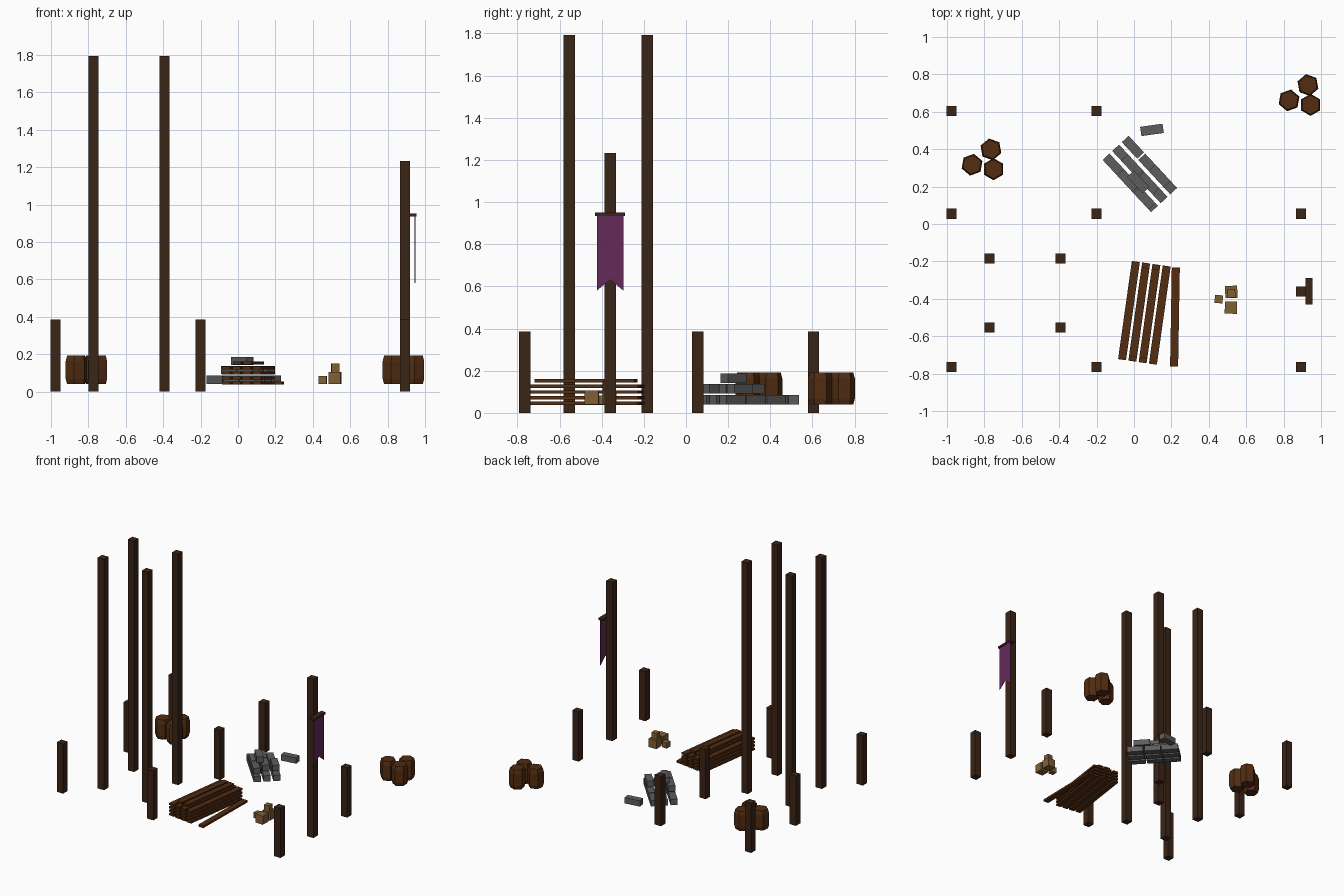
import bpy, bmesh, math
from mathutils import Matrix, Vector

if "Cube" in bpy.data.objects:
    bpy.data.objects.remove(bpy.data.objects["Cube"])


def material(name, rgb):
    m = bpy.data.materials.new(name)
    m.diffuse_color = (*rgb, 1)
    m.use_nodes = True
    m.node_tree.nodes["Principled BSDF"].inputs["Base Color"].default_value = m.diffuse_color
    return m


DARK = material("dark_wood", (0.042, 0.018, 0.008))
WOOD = material("brown_wood", (0.085, 0.026, 0.006))
PALE = material("pale_wood", (0.22, 0.115, 0.035))
STONE = material("stone", (0.11, 0.11, 0.11))
CLOTH = material("purple_cloth", (0.13, 0.023, 0.10))


def finish(name, bm, mat):
    bmesh.ops.recalc_face_normals(bm, faces=bm.faces)
    me = bpy.data.meshes.new(name)
    bm.to_mesh(me)
    bm.free()
    me.materials.append(mat)
    ob = bpy.data.objects.new(name, me)
    bpy.context.collection.objects.link(ob)
    return ob


def box(name, loc, size, mat, angle=0):
    """Box standing on loc.z, turned about z by angle degrees."""
    bm = bmesh.new()
    bmesh.ops.create_cube(bm, size=1, matrix=Matrix.Diagonal((*size, 1)))
    ob = finish(name, bm, mat)
    ob.location = (loc[0], loc[1], loc[2] + size[2] / 2)
    ob.rotation_euler.z = math.radians(angle)
    return ob


def barrel(loc, angle):
    """Six-sided barrel from stacked rings."""
    bm = bmesh.new()
    rings = []
    for r, z in ((0.051, 0.04), (0.059, 0.068), (0.059, 0.162), (0.051, 0.192)):
        rings.append([bm.verts.new((r * math.cos(k * math.pi / 3),
                                    r * math.sin(k * math.pi / 3), z)) for k in range(6)])
    for a, b in zip(rings, rings[1:]):
        for k in range(6):
            bm.faces.new((a[k], a[(k + 1) % 6], b[(k + 1) % 6], b[k]))
    bm.faces.new(rings[0])
    bm.faces.new(rings[-1])
    ob = finish("barrel", bm, WOOD)
    ob.location = (*loc, 0)
    ob.rotation_euler.z = math.radians(angle)


# Short corner posts
P = 0.054
for x, y in ((-0.975, -0.765), (-0.975, 0.055), (-0.975, 0.605),
             (-0.2, -0.765), (-0.2, 0.055), (-0.2, 0.605),
             (0.892, -0.765), (0.892, 0.055)):
    box("short_post", (x, y, 0), (P, P, 0.385), DARK)

# Tall tower posts
for x in (-0.772, -0.393):
    for y in (-0.553, -0.184):
        box("tower_post", (x, y, 0), (P, P, 1.793), DARK)

# Banner pole, crossbar and swallow-tailed cloth
box("banner_pole", (0.892, -0.36, 0), (P, P, 1.232), DARK)
box("banner_crossbar", (0.936, -0.36, 0.935), (0.038, 0.142, 0.016), DARK)
bm = bmesh.new()
outline = ((-0.423, 0.94), (-0.423, 0.58), (-0.36, 0.632), (-0.297, 0.58), (-0.297, 0.94))
face = bm.faces.new([bm.verts.new((0.944, y, z)) for y, z in outline])
ext = bmesh.ops.extrude_face_region(bm, geom=[face])
bmesh.ops.translate(bm, vec=(0.005, 0, 0),
                    verts=[v for v in ext["geom"] if isinstance(v, bmesh.types.BMVert)])
finish("banner_cloth", bm, CLOTH)

# Barrel clusters
for dx, dy in ((-0.81, 0.337), (0.885, 0.681)):
    for (x, y), angle in zip(((-0.056, -0.02), (0.045, 0.062), (0.059, -0.044)), (20, 40, 30)):
        barrel((dx + x, dy + y), angle)

# Plank pile, top layer shorter, and one loose plank
for layer in range(5):
    top = layer == 4
    for i in range(4):
        if top and i in (0, 3):
            continue
        box("plank", (-0.027 + 0.055 * i, -0.463 - 0.008 * i, 0.038 + 0.0265 * layer),
            (0.043, 0.48 if top else 0.53, 0.016), WOOD, -8)
box("loose_plank", (0.219, -0.497, 0.038), (0.043, 0.53, 0.016), WOOD, -1)

# Stone block pile: u runs along the rows, v across them
U = Vector((0.68, -0.733))
V = Vector((0.733, 0.68))
blocks = [(u, v, 0.04) for v in (0, 0.07, 0.14) for u in (-0.13, 0, 0.13)]
blocks += [(0.11, 0, 0.093), (-0.018, 0, 0.093), (-0.06, 0.07, 0.093), (0.068, 0.07, 0.093),
           (0.08, 0.14, 0.093), (0.025, 0.035, 0.141)]
for u, v, z in blocks:
    p = Vector((-0.02, 0.22)) + U * u + V * v
    box("stone_block", (p.x, p.y, z), (0.121, 0.05, 0.045), STONE, -47)
box("loose_stone_block", (0.096, 0.503, 0.04), (0.121, 0.05, 0.045), STONE, 8)

# Small crates
box("crate", (0.518, -0.447, 0.04), (0.065, 0.065, 0.066), PALE, -2)
box("crate", (0.52, -0.363, 0.04), (0.065, 0.065, 0.066), PALE, 2)
box("top_crate", (0.52, -0.372, 0.106), (0.044, 0.044, 0.044), PALE, 4)
box("small_crate", (0.453, -0.402, 0.04), (0.043, 0.043, 0.043), PALE, -3)
